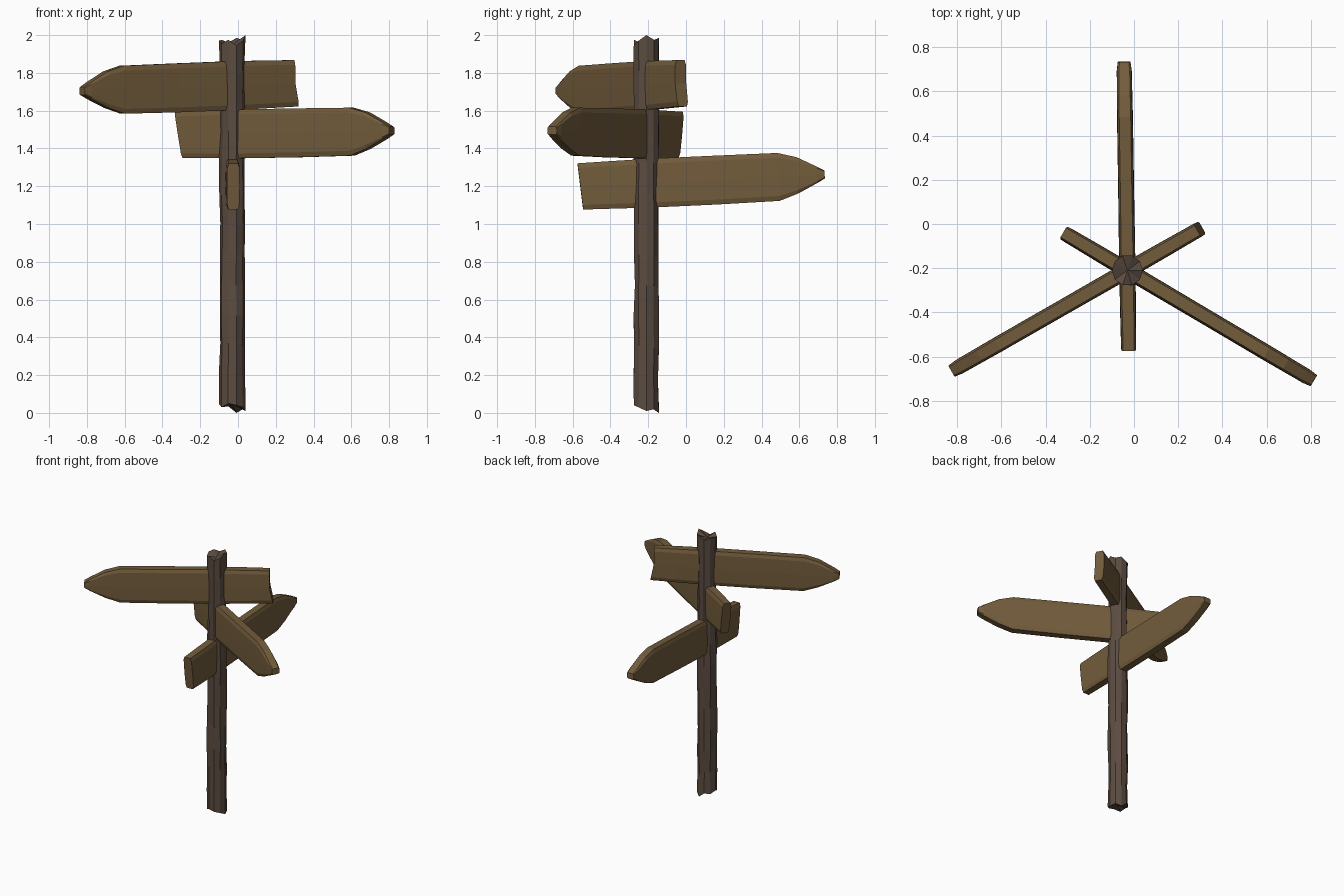
import bpy, bmesh, random
from math import sin, cos, pi, radians
from mathutils import Vector, Matrix

if "Cube" in bpy.data.objects:
    bpy.data.objects.remove(bpy.data.objects["Cube"])

random.seed(4)
CX, CY = -0.03, -0.21


def material(name, col):
    m = bpy.data.materials.new(name)
    m.diffuse_color = (*col, 1)
    m.use_nodes = True
    m.node_tree.nodes["Principled BSDF"].inputs["Base Color"].default_value = m.diffuse_color
    return m


board_wood = material("board_wood", (0.17, 0.108, 0.045))
post_wood = material("post_wood", (0.105, 0.072, 0.052))


def loft(name, rings, mat, dents=None):
    """Skin closed rings; dents = optional centre points of fan caps."""
    bm = bmesh.new()
    rows = [[bm.verts.new(p) for p in r] for r in rings]
    n = len(rows[0])
    for a, b in zip(rows, rows[1:]):
        for i in range(n):
            j = (i + 1) % n
            bm.faces.new((a[i], a[j], b[j], b[i]))
    for k, row in enumerate((rows[0], rows[-1])):
        if dents:
            c = bm.verts.new(dents[k])
            for i in range(n):
                bm.faces.new((row[i], row[(i + 1) % n], c))
        else:
            # planks: cap in strips across the thickness
            for i in range(n // 2 - 1):
                bm.faces.new((row[i], row[i + 1], row[n - 2 - i], row[n - 1 - i]))
    bmesh.ops.recalc_face_normals(bm, faces=bm.faces)
    me = bpy.data.meshes.new(name)
    bm.to_mesh(me)
    bm.free()
    ob = bpy.data.objects.new(name, me)
    bpy.context.collection.objects.link(ob)
    me.materials.append(mat)
    return ob


# Post: slightly wobbly ten-sided trunk with splintered ends
N = 10
rim_top = [2.0, 1.975, 1.985, 1.96, 1.975, 1.97, 1.955, 1.975, 1.945, 1.97]
rim_low = [0.01, 0.02, 0.0, 0.035, 0.03, 0.045, 0.03, 0.05, 0.04, 0.03]
levels = 13
rings = []
for k in range(levels):
    f = k / (levels - 1)
    ring = []
    for i in range(N):
        a = 2 * pi * i / N
        r = 0.068 + random.uniform(-0.005, 0.004)
        if k in (0, levels - 1):
            r = 0.07
        z = rim_low[i] + (rim_top[i] - rim_low[i]) * f
        ring.append((CX + r * cos(a), CY + r * sin(a), z))
    rings.append(ring)
loft("post", rings, post_wood, [(CX, CY, 0.045), (CX, CY, 1.95)])

# Shared plank outline: along, low, high, half thickness
OUTLINE = [(-0.37, -0.122, 0.124, 0.034), (-0.2, -0.125, 0.127, 0.036),
           (0.0, -0.129, 0.130, 0.037), (0.35, -0.130, 0.129, 0.036),
           (0.68, -0.127, 0.127, 0.036), (0.78, -0.093, 0.100, 0.035),
           (0.885, -0.042, 0.045, 0.034), (0.925, -0.020, 0.022, 0.029)]


def plank(name, z, yaw, tilt, shift, slant, notch):
    levels = (0, 0.1, 0.5, 0.9, 1)
    thick = (0.72, 0.96, 1, 0.96, 0.72)
    rings = []
    for k, (s, lo, hi, t) in enumerate(OUTLINE):
        side = []
        for v, w in zip(levels, thick):
            u = s + shift
            if k == 0:      # uneven sawn tail
                u += slant * (0.5 - v) + notch * (1 - abs(2 * v - 1))
            side.append((u, t * w, lo + (hi - lo) * v))
        rings.append([Vector(p) for p in side] +
                     [Vector((u, -y, h)) for u, y, h in reversed(side)])
    ob = loft(name, rings, board_wood)
    ob.data.transform(Matrix.Translation((CX, CY, z)) @
                      Matrix.Rotation(radians(yaw), 4, 'Z') @
                      Matrix.Rotation(radians(-tilt), 4, 'Y'))
    return ob


# Three pointers, 120 degrees apart
plank("top_pointer", 1.732, 209.8, -1.8, -0.008, -0.018, 0.012)
plank("middle_pointer", 1.476, -30.6, 1.0, 0.055, 0.04, 0.0)
plank("lower_pointer", 1.215, 90.9, 2.8, 0.02, 0.018, 0.0)
